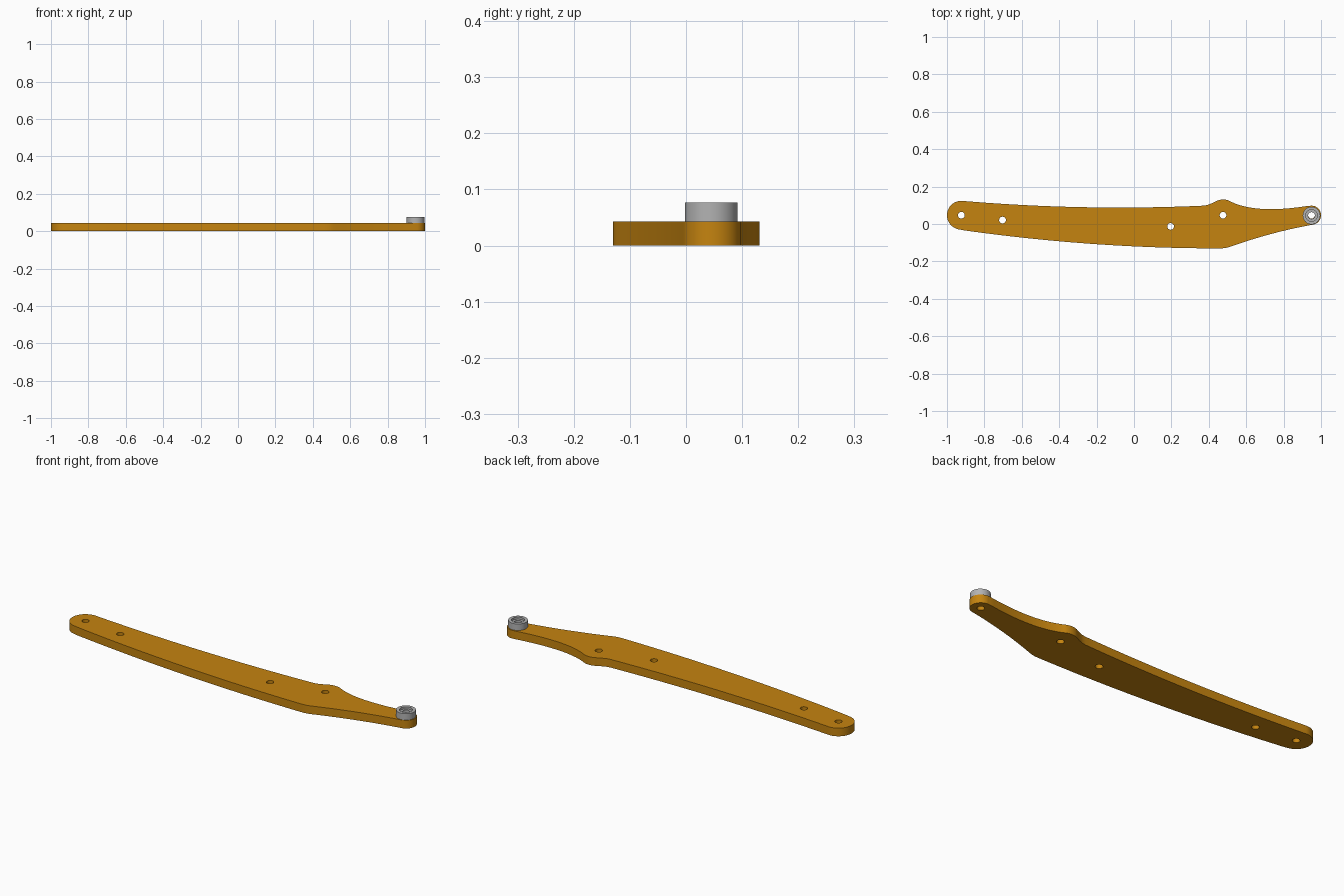
import bpy, bmesh, math

if "Cube" in bpy.data.objects:
    bpy.data.objects.remove(bpy.data.objects["Cube"])

T = 0.043          # plate thickness
CY = 0.047         # height of the main pivot line in y
HOLE = 0.018


def material(name, rgb):
    m = bpy.data.materials.new(name)
    m.diffuse_color = (*rgb, 1)
    m.use_nodes = True
    m.node_tree.nodes["Principled BSDF"].inputs["Base Color"].default_value = m.diffuse_color
    return m


def arc(cx, cy, r, a0, a1, n):
    return [(cx + r * math.cos(math.radians(a0 + (a1 - a0) * i / n)),
             cy + r * math.sin(math.radians(a0 + (a1 - a0) * i / n))) for i in range(n + 1)]


def bezier(a, b, c, n):
    return [tuple((1 - t) ** 2 * p + 2 * t * (1 - t) * q + t * t * s for p, q, s in zip(a, b, c))
            for t in (i / n for i in range(n + 1))]


def bow(x0, x1, y0, xm, r, n):
    # shallow arc with its lowest point at (xm, y0)
    return [(x, y0 + (x - xm) ** 2 / (2 * r)) for x in (x0 + (x1 - x0) * i / n for i in range(n + 1))]


def smooth(ob):
    bpy.ops.object.select_all(action='DESELECT')
    ob.select_set(True)
    bpy.context.view_layer.objects.active = ob
    bpy.ops.object.shade_smooth_by_angle(angle=math.radians(25))


def plate(name, loops, z0, z1, mat):
    # outline with holes, filled and extruded
    cu = bpy.data.curves.new(name, 'CURVE')
    cu.dimensions = '2D'
    cu.fill_mode = 'BOTH'
    cu.extrude = (z1 - z0) / 2
    for pts in loops:
        sp = cu.splines.new('POLY')
        sp.points.add(len(pts) - 1)
        for p, (x, y) in zip(sp.points, pts):
            p.co = (x, y, 0, 1)
        sp.use_cyclic_u = True
    ob = bpy.data.objects.new(name, cu)
    bpy.context.collection.objects.link(ob)
    bpy.ops.object.select_all(action='DESELECT')
    ob.select_set(True)
    bpy.context.view_layer.objects.active = ob
    bpy.ops.object.convert(target='MESH')
    ob = bpy.context.view_layer.objects.active
    bm = bmesh.new()
    bm.from_mesh(ob.data)
    bmesh.ops.translate(bm, verts=bm.verts, vec=(0, 0, (z0 + z1) / 2))
    bmesh.ops.remove_doubles(bm, verts=bm.verts, dist=1e-5)
    bmesh.ops.recalc_face_normals(bm, faces=bm.faces)
    bm.to_mesh(ob.data)
    bm.free()
    ob.data.materials.clear()
    ob.data.materials.append(mat)
    smooth(ob)
    return ob


def lathe(name, profile, x, y, mat, n=48):
    # closed ring profile of (radius, z) turned about a vertical axis
    bm = bmesh.new()
    rings = [[bm.verts.new((x + r * math.cos(2 * math.pi * i / n),
                            y + r * math.sin(2 * math.pi * i / n), z)) for i in range(n)]
             for r, z in profile]
    for a, b in zip(rings, rings[1:] + rings[:1]):
        for i in range(n):
            j = (i + 1) % n
            bm.faces.new((a[i], a[j], b[j], b[i]))
    bmesh.ops.recalc_face_normals(bm, faces=bm.faces)
    me = bpy.data.meshes.new(name)
    bm.to_mesh(me)
    bm.free()
    me.materials.append(mat)
    ob = bpy.data.objects.new(name, me)
    bpy.context.collection.objects.link(ob)
    smooth(ob)
    return ob


amber = material("amber", (0.56, 0.23, 0.005))
steel = material("steel grey", (0.45, 0.45, 0.45))

# arm outline, clockwise from the rounded wide end
outline = arc(-0.923, CY, 0.077, 262, 85, 28)
outline += bow(-0.89, 0.37, 0.088, -0.075, 10, 24)                              # upper edge
outline += bezier((0.39, 0.101), (0.415, 0.109), (0.441, 0.123), 6)             # bump fillet
outline += arc(0.476, CY, 0.084, 114, 65, 10)                                   # bump
outline += bezier((0.515, 0.121), (0.65, 0.052), (0.935, 0.0975), 20)           # waist
outline += arc(0.949, CY, 0.051, 100, -78, 24)                                  # narrow end
outline += bezier((0.94, -0.0065), (0.73, -0.045), (0.513, -0.122), 16)         # lower taper
outline += bezier((0.508, -0.1235), (0.49, -0.13), (0.46, -0.1305), 6)          # lower corner
outline += bow(0.42, -0.91, -0.1305, 0.46, 9.7, 26)                             # lower edge

centres = [(-0.923, CY), (-0.703, 0.021), (0.196, -0.013), (0.476, CY), (0.949, CY)]
holes = [arc(x, y, HOLE, 0, 345, 23) for x, y in centres]
plate("arm_plate", [outline] + holes, 0, T, amber)

# bushing with a recessed mouth
lathe("bushing", [(0.047, T), (0.047, 0.077), (0.031, 0.077), (0.031, 0.066),
                  (HOLE, 0.066), (HOLE, T)], 0.949, 0.045, steel)
